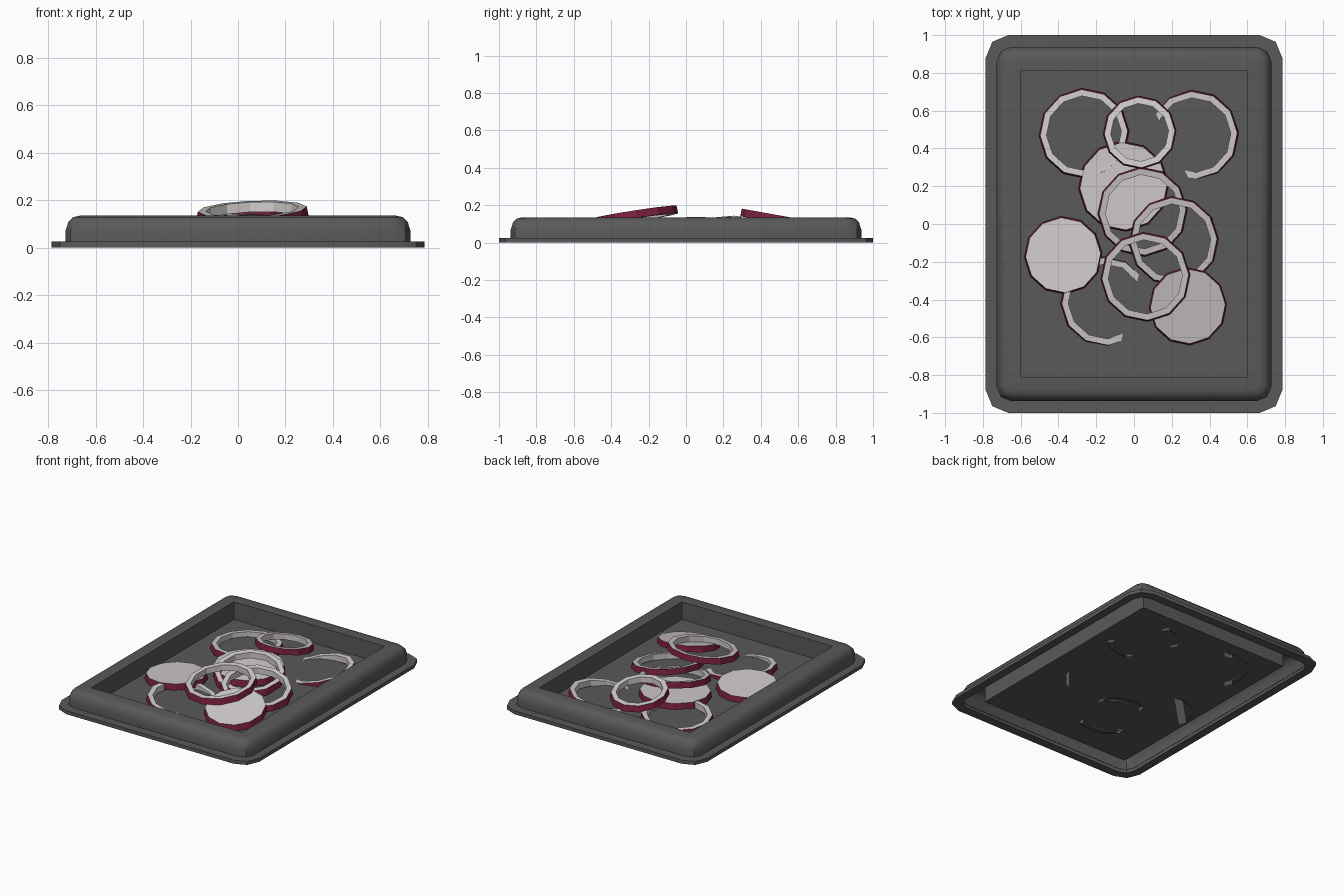
import bpy, bmesh, math

if "Cube" in bpy.data.objects:
    bpy.data.objects.remove(bpy.data.objects["Cube"])


def material(name, rgb):
    m = bpy.data.materials.new(name)
    m.diffuse_color = (*rgb, 1)
    m.use_nodes = True
    m.node_tree.nodes["Principled BSDF"].inputs["Base Color"].default_value = m.diffuse_color
    return m


GREY = material("tray grey", (0.10, 0.10, 0.10))
WHITE = material("onion flesh", (0.64, 0.60, 0.60))
SKIN = material("onion skin", (0.19, 0.014, 0.05))
FLOOR = 0.008


def finish(bm, name, mats):
    me = bpy.data.meshes.new(name)
    bm.to_mesh(me)
    bm.free()
    for m in mats:
        me.materials.append(m)
    ob = bpy.data.objects.new(name, me)
    bpy.context.collection.objects.link(ob)
    return ob


def corner_loop(bm, hx, hy, r, z, n=3):
    """Rectangle with rounded corners, n+1 points per corner."""
    out = []
    for q, (sx, sy) in enumerate([(1, 1), (-1, 1), (-1, -1), (1, -1)]):
        for i in range(n + 1):
            a = math.radians(90 * q + 90 * i / n)
            out.append(bm.verts.new((sx * (hx - r) + r * math.cos(a),
                                     sy * (hy - r) + r * math.sin(a), z)))
    return out


# Tray: pressed sheet, swept from floor over the rim to the flange and its underside
bm = bmesh.new()
profile = [  # half width, half depth, corner radius, height
    (0.60, 0.81, 0.0, FLOOR),
    (0.60, 0.81, 0.0, 0.135),
    (0.665, 0.875, 0.03, 0.135),
    (0.695, 0.905, 0.05, 0.128),
    (0.715, 0.925, 0.065, 0.108),
    (0.727, 0.937, 0.075, 0.07),
    (0.727, 0.937, 0.075, 0.025),
    (0.785, 1.0, 0.12, 0.025),
    (0.785, 1.0, 0.12, 0.0),
    (0.727, 0.937, 0.075, 0.0),
    (0.727, 0.937, 0.075, 0.023),
]
loops = [corner_loop(bm, *p, n=2) for p in profile]
bm.faces.new(loops[0])
for lo, hi in zip(loops, loops[1:]):
    for i in range(len(lo)):
        j = (i + 1) % len(lo)
        bm.faces.new((lo[j], lo[i], hi[i], hi[j]))
bmesh.ops.remove_doubles(bm, verts=bm.verts, dist=1e-5)
tray = finish(bm, "tray", [GREY])
bpy.context.view_layer.objects.active = tray
tray.select_set(True)
bpy.ops.object.shade_smooth_by_angle(angle=math.radians(40))
tray.select_set(False)


def onion(name, x, y, r, top, slope, uphill, solid=False, n=12, thick=0.042):
    """Onion ring or slice, leaning upwards in the uphill direction (degrees)."""
    bm = bmesh.new()
    gx = slope * math.cos(math.radians(uphill))
    gy = slope * math.sin(math.radians(uphill))

    def loop(rad, z):
        pts = [(rad * math.cos(math.tau * (i + 0.1) / n),
                rad * math.sin(math.tau * (i + 0.1) / n)) for i in range(n)]
        return [bm.verts.new((x + a, y + b, z + gx * a + gy * b)) for a, b in pts]

    def band(lo, hi, mat):
        for i in range(n):
            j = (i + 1) % n
            bm.faces.new((lo[i], lo[j], hi[j], hi[i])).material_index = mat

    low, high = loop(r, top - thick), loop(r - 0.008, top)
    band(low, high, 1)
    if solid:
        bm.faces.new(high)
        bm.faces.new(low[::-1])
    else:
        low_in, high_in = loop(r - 0.042, top - thick), loop(r - 0.042, top)
        band(high, high_in, 0)
        band(high_in, low_in, 0)
        band(low_in, low, 0)
    # trim whatever would sink through the tray floor
    bmesh.ops.bisect_plane(bm, geom=bm.verts[:] + bm.edges[:] + bm.faces[:],
                           plane_co=(0, 0, FLOOR - 0.003), plane_no=(0, 0, 1),
                           clear_inner=True)
    finish(bm, name, [WHITE, SKIN])


# Loose rings, lying over one another
onion("ring_back_left", -0.265, 0.48, 0.24, 0.055, 0.06, -40)
onion("ring_back_right", 0.315, 0.47, 0.24, 0.032, 0.19, 27)
onion("ring_back_middle", 0.03, 0.485, 0.195, 0.148, 0.18, -90)
onion("ring_centre", 0.045, 0.065, 0.238, 0.098, 0.2, 120)
onion("ring_right", 0.21, -0.09, 0.238, 0.092, 0.2, 140)
onion("ring_front_top", 0.06, -0.28, 0.238, 0.162, 0.16, 75)
onion("ring_front_left", -0.15, -0.41, 0.24, 0.028, 0.15, 165)

# Full slices
onion("slice_back", -0.055, 0.2, 0.24, 0.062, 0.04, 100, True)
onion("slice_left", -0.375, -0.165, 0.207, 0.056, 0.06, -45, True)
onion("slice_front_right", 0.285, -0.435, 0.207, 0.095, 0.22, 105, True)
